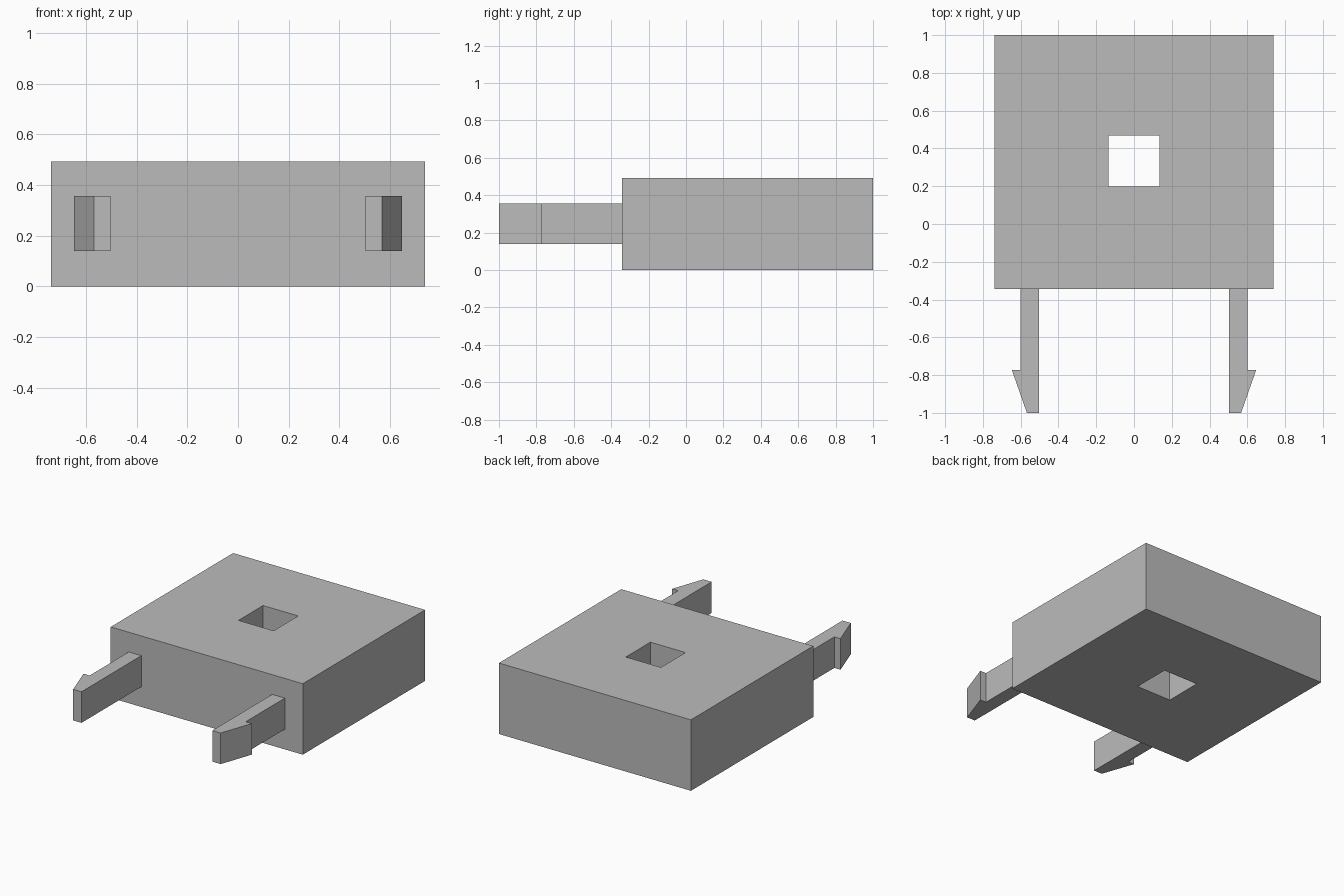
import bpy
import bmesh

cube = bpy.data.objects.get("Cube")
if cube:
    bpy.data.objects.remove(cube, do_unlink=True)

grey = bpy.data.materials.new("plain grey")
grey.use_nodes = True
colour = (0.5, 0.5, 0.5, 1)
grey.diffuse_color = colour
grey.node_tree.nodes["Principled BSDF"].inputs["Base Color"].default_value = colour


def add_object(name, bm):
    bmesh.ops.recalc_face_normals(bm, faces=bm.faces)
    mesh = bpy.data.meshes.new(name)
    bm.to_mesh(mesh)
    bm.free()
    mesh.materials.append(grey)
    obj = bpy.data.objects.new(name, mesh)
    bpy.context.collection.objects.link(obj)
    return obj


def extrude_up(bm, faces, height):
    result = bmesh.ops.extrude_face_region(bm, geom=faces)
    top = [v for v in result["geom"] if isinstance(v, bmesh.types.BMVert)]
    bmesh.ops.translate(bm, verts=top, vec=(0, 0, height))


# Block with a square hole through it
bm = bmesh.new()
rings = []
for x0, x1, y0, y1 in ((-0.738, 0.738, -0.343, 1), (-0.135, 0.135, 0.198, 0.468)):
    corners = ((x0, y0), (x1, y0), (x1, y1), (x0, y1))
    rings.append([bm.verts.new((x, y, 0)) for x, y in corners])
outer, inner = rings
frame = []
for i in range(4):
    j = (i + 1) % 4
    frame.append(bm.faces.new((outer[i], outer[j], inner[j], inner[i])))
extrude_up(bm, frame, 0.493)
add_object("block", bm)

# Barbed clip arms, mirrored left and right
arm_profile = ((0.503, -0.343), (0.503, -1), (0.567, -1),
               (0.647, -0.772), (0.6, -0.772), (0.6, -0.343))
for name, side in (("left_clip_arm", 1), ("right_clip_arm", -1)):
    bm = bmesh.new()
    base = bm.faces.new([bm.verts.new((side * x, y, 0.14)) for x, y in arm_profile])
    base.normal_update()
    extrude_up(bm, [base], 0.216)
    add_object(name, bm)
